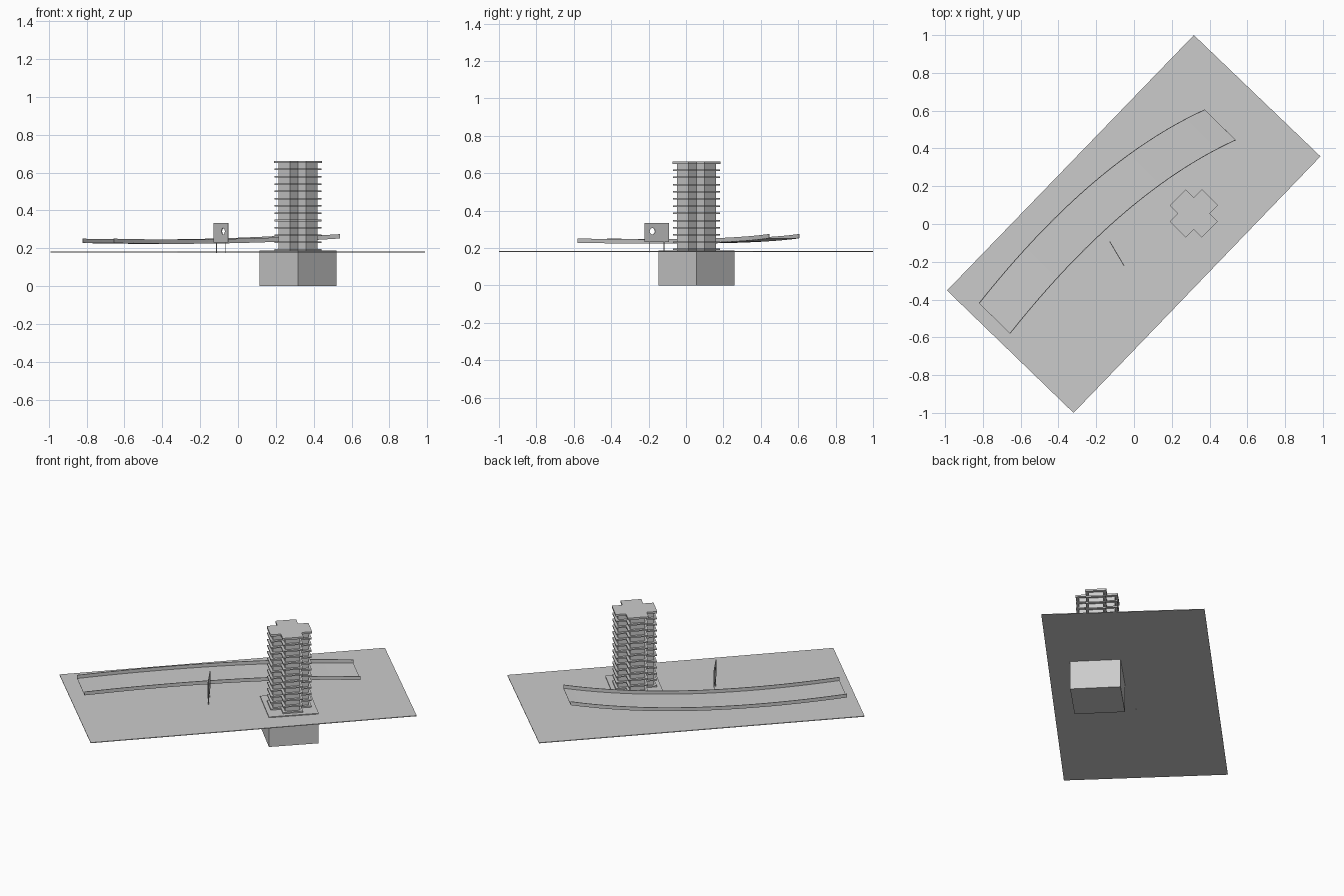
import bpy, bmesh, math
from mathutils import Matrix, Vector

if "Cube" in bpy.data.objects:
    bpy.data.objects.remove(bpy.data.objects["Cube"])

GREY = (0.6, 0.6, 0.6, 1)
grey = bpy.data.materials.new("plain_grey")
grey.use_nodes = True
grey.diffuse_color = GREY
grey.node_tree.nodes["Principled BSDF"].inputs["Base Color"].default_value = GREY


def finish(name, bm):
    bmesh.ops.recalc_face_normals(bm, faces=bm.faces)
    mesh = bpy.data.meshes.new(name)
    bm.to_mesh(mesh)
    bm.free()
    mesh.materials.append(grey)
    ob = bpy.data.objects.new(name, mesh)
    bpy.context.collection.objects.link(ob)
    return ob


def prism(name, outline, low, high):
    """Extrude a flat outline between two heights."""
    bm = bmesh.new()
    face = bm.faces.new([bm.verts.new((x, y, low)) for x, y in outline])
    top = bmesh.ops.extrude_face_region(bm, geom=[face])["geom"]
    verts = [v for v in top if isinstance(v, bmesh.types.BMVert)]
    bmesh.ops.translate(bm, verts=verts, vec=(0, 0, high - low))
    return finish(name, bm)


def cross(reach, half):
    """Plus-shaped outline with equal arms."""
    arm = [(reach, -half), (reach, half), (half, half)]
    turns = [Matrix.Rotation(math.pi / 2 * k, 2) for k in range(4)]
    return [tuple(t @ Vector(p)) for t in turns for p in arm]


def place_tower(ob):
    ob.location = (0.317, 0.056, 0)
    ob.rotation_euler.z = math.pi / 4


# Ground sheet
prism("ground", [(-0.32, -1), (0.987, 0.358), (0.317, 1), (-0.99, -0.352)], 0.179, 0.183)

# Basement block
S = 0.1435
place_tower(prism("basement", [(-S, -S), (S, -S), (S, S), (-S, S)], 0, 0.188))

# Tower core, floor slabs and roof
place_tower(prism("tower_core", cross(0.103, 0.043), 0.188, 0.65))
FLOORS = 12
for k in range(FLOORS):
    z = 0.189 + k * 0.0385
    place_tower(prism(f"floor_slab_{k + 1}", cross(0.118, 0.058), z, z + 0.008))
place_tower(prism("roof_slab", cross(0.12, 0.06), 0.65, 0.662))


# Raised curved road with a parapet on each side
def road_point(t, side):
    x = -0.82 + 1.195 * t + 0.163 * side
    y = -0.42 + 1.025 * t + 0.48 * t * (1 - t) - 0.16 * side
    return Vector((x, y, 0.229 - 0.03 * t + 0.054 * t * t))


def ribbon(name, first, second, thickness):
    bm = bmesh.new()
    rows = [[bm.verts.new(p) for p in pair] for pair in zip(first, second)]
    for a, b in zip(rows, rows[1:]):
        bm.faces.new((a[0], b[0], b[1], a[1]))
    ob = finish(name, bm)
    solid = ob.modifiers.new("thickness", 'SOLIDIFY')
    solid.thickness = thickness
    solid.offset = 0
    return ob


STEPS = 24
edges = [[road_point(k / STEPS, s) for k in range(STEPS + 1)] for s in (0, 1)]
ribbon("road_deck", edges[0], edges[1], 0.002)
for name, edge in zip(("left_parapet", "right_parapet"), edges):
    ribbon(name, edge, [p + Vector((0, 0, 0.022)) for p in edge], 0.004)

# Upright panel with a round hole, on two thin posts
start, end = Vector((-0.129, -0.092, 0)), Vector((-0.052, -0.222, 0))
along = (end - start).normalized()
length = (end - start).length


def on_panel(u, z):
    return start + along * u + Vector((0, 0, z))


bm = bmesh.new()
frame = [on_panel(u, z) for u, z in ((0, 0.232), (length, 0.232), (length, 0.335), (0, 0.335))]
angles = [math.tau * k / 20 for k in range(20)]
hole = [on_panel(0.68 * length + 0.017 * math.cos(a), 0.29 + 0.017 * math.sin(a)) for a in angles]
loops = []
for loop in (frame, hole):
    vs = [bm.verts.new(p) for p in loop]
    loops += [bm.edges.new((a, b)) for a, b in zip(vs, vs[1:] + vs[:1])]
bmesh.ops.triangle_fill(bm, edges=loops, use_beauty=True, use_dissolve=False)
panel = finish("panel", bm)
solid = panel.modifiers.new("thickness", 'SOLIDIFY')
solid.thickness = 0.004
solid.offset = 0

for name, t in (("left_post", 0.2), ("right_post", 0.8)):
    c = on_panel(t * length, 0)
    ring = [(c.x + 0.002 * math.cos(a), c.y + 0.002 * math.sin(a)) for a in angles[::2]]
    prism(name, ring, 0.176, 0.233)
